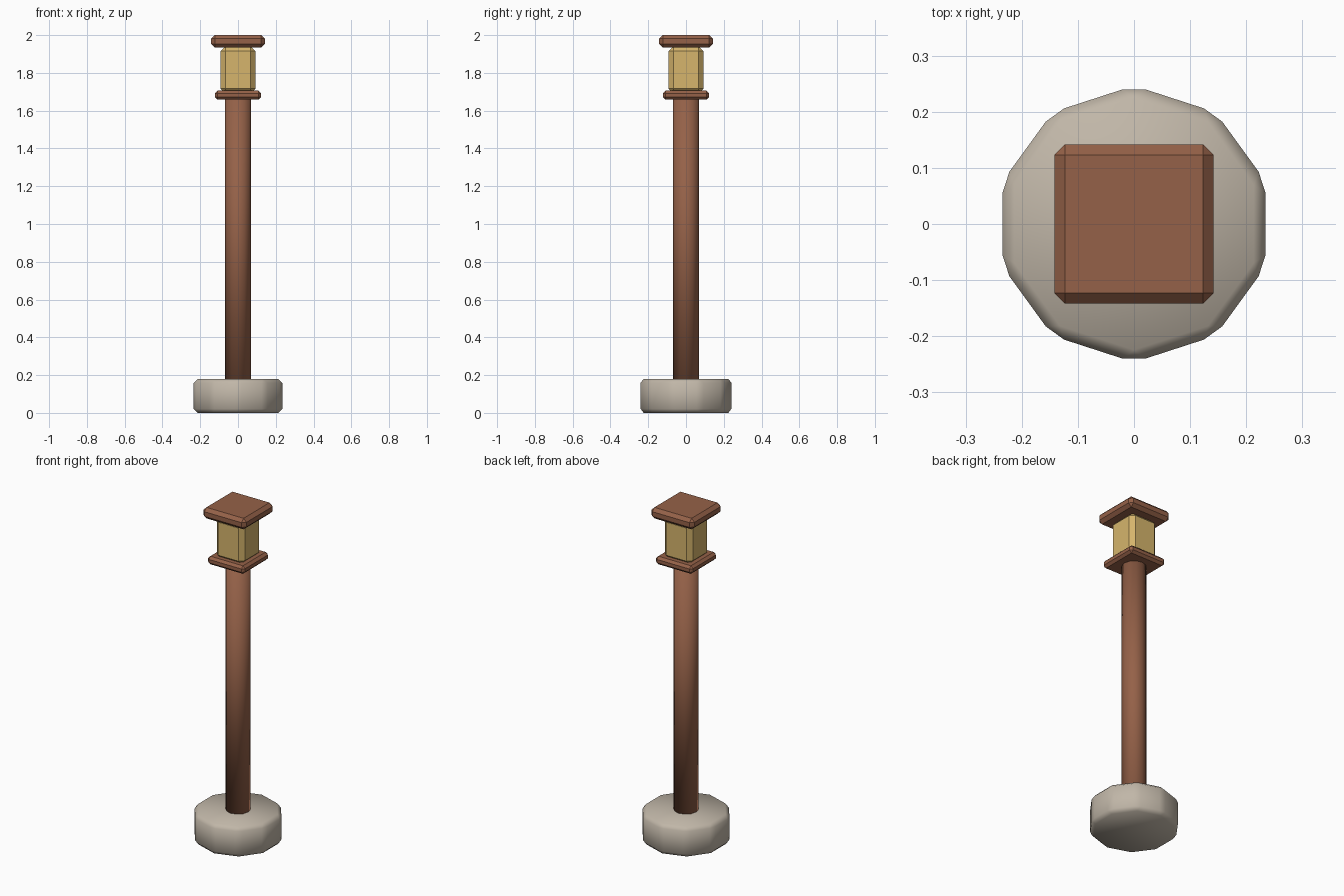
import bpy

cube = bpy.data.objects.get("Cube")
if cube:
    bpy.data.objects.remove(cube, do_unlink=True)


def make_material(name, rgb):
    mat = bpy.data.materials.new(name)
    mat.use_nodes = True
    mat.diffuse_color = (*rgb, 1)
    mat.node_tree.nodes["Principled BSDF"].inputs["Base Color"].default_value = (*rgb, 1)
    return mat


wood = make_material("reddish wood", (0.30, 0.12, 0.065))
stone = make_material("pale stone", (0.53, 0.47, 0.39))
glow = make_material("warm lamp glass", (0.67, 0.46, 0.15))


def finish(name, mat, bevel):
    obj = bpy.context.object
    obj.name = name
    obj.data.materials.append(mat)
    if bevel:
        mod = obj.modifiers.new("chamfer", 'BEVEL')
        mod.width = bevel
        mod.segments = 1
        mod.limit_method = 'ANGLE'
    return obj


def add_block(name, half, bottom, top, bevel, mat):
    bpy.ops.mesh.primitive_cube_add(size=1, location=(0, 0, (bottom + top) / 2))
    bpy.context.object.scale = (2 * half, 2 * half, top - bottom)
    bpy.ops.object.transform_apply(location=False, rotation=False, scale=True)
    return finish(name, mat, bevel)


def add_round(name, sides, radius, bottom, top, bevel, mat):
    bpy.ops.mesh.primitive_cylinder_add(vertices=sides, radius=radius, depth=top - bottom,
                                        location=(0, 0, (bottom + top) / 2))
    bpy.ops.object.shade_smooth()
    return finish(name, mat, bevel)


# Ten-sided stone foot and slender post, both softly shaded
add_round("stone_base", 10, 0.2465, 0, 0.18, 0.021, stone)
add_round("post", 12, 0.068, 0.16, 1.68, 0, wood)

# Lantern: shelf, glowing body and roof cap with flat chamfers
add_block("lantern_shelf", 0.122, 1.658, 1.706, 0.014, wood)
add_block("lantern_body", 0.093, 1.691, 1.941, 0.026, glow)
add_block("lantern_cap", 0.142, 1.934, 2.0, 0.019, wood)
